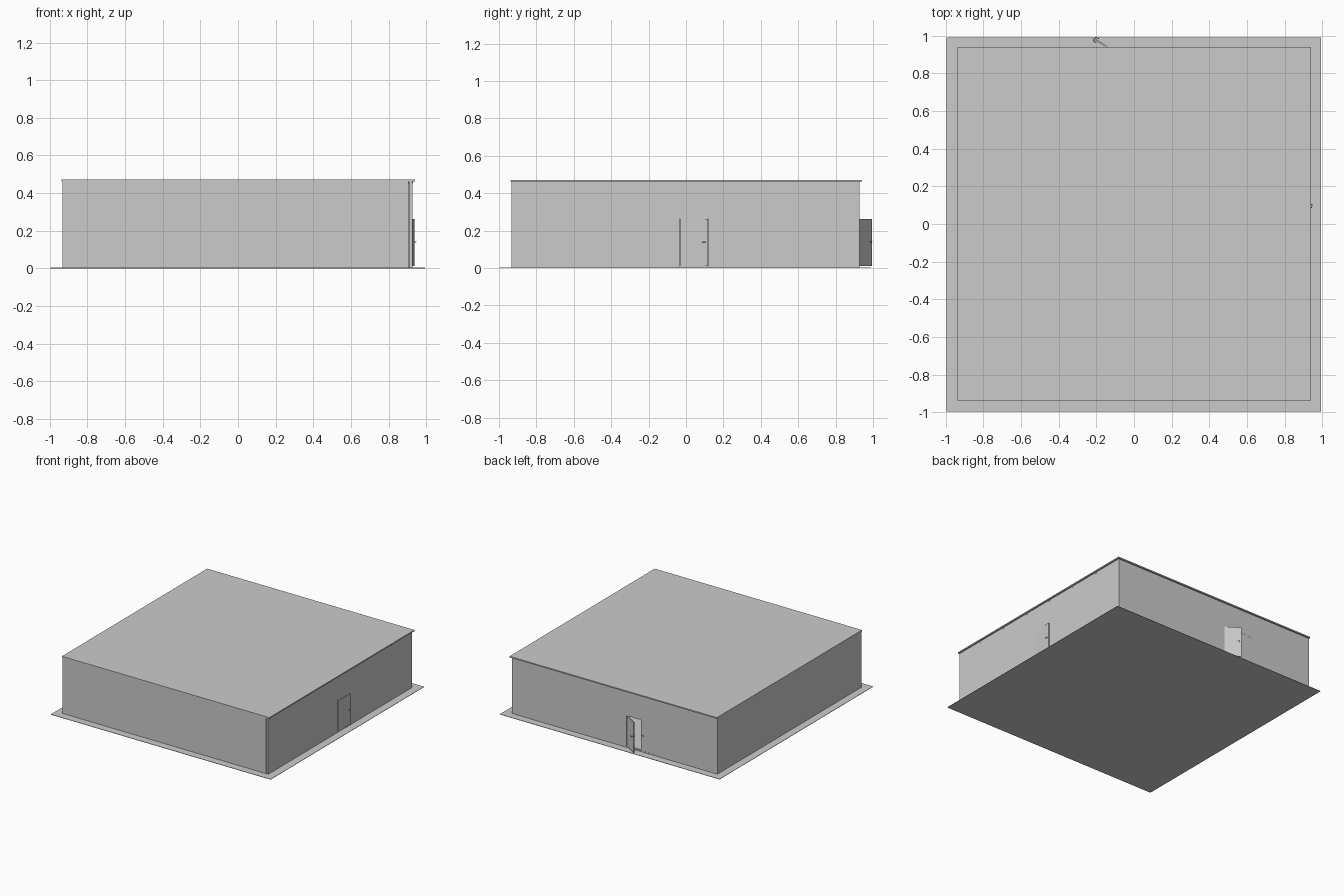
import bpy, math
from mathutils import Matrix, Vector

if "Cube" in bpy.data.objects:
    bpy.data.objects.remove(bpy.data.objects["Cube"])

grey = bpy.data.materials.new("plain_grey")
grey.use_nodes = True
grey.diffuse_color = (0.6, 0.6, 0.6, 1)
grey.node_tree.nodes["Principled BSDF"].inputs["Base Color"].default_value = (0.6, 0.6, 0.6, 1)


def box(name, x, y, z):
    """Box from (min, max) pairs."""
    bpy.ops.mesh.primitive_cube_add(size=1)
    ob = bpy.context.object
    ob.name = name
    size = [b - a for a, b in (x, y, z)]
    mid = [(a + b) / 2 for a, b in (x, y, z)]
    ob.data.transform(Matrix.Translation(mid) @ Matrix.Diagonal((*size, 1)))
    ob.data.materials.append(grey)
    return ob


def rod(name, start, end, radius):
    """Round bar between two points."""
    a, b = Vector(start), Vector(end)
    bpy.ops.mesh.primitive_cylinder_add(vertices=12, radius=radius, depth=(b - a).length)
    ob = bpy.context.object
    ob.name = name
    turn = (b - a).to_track_quat('Z', 'Y').to_matrix().to_4x4()
    ob.data.transform(Matrix.Translation((a + b) / 2) @ turn)
    ob.data.materials.append(grey)
    bpy.ops.object.shade_smooth_by_angle()
    return ob


def door(name, width, hinge, angle):
    """Leaf along +x from its hinge, with a lever handle on both faces."""
    parts = [box(name, (0, width), (-0.004, 0.004), (SILL, HEAD))]
    grip = width - 0.013
    parts.append(rod(name + "_spindle", (grip, -0.013, 0.14), (grip, 0.013, 0.14), 0.0025))
    for side in (-1, 1):
        y = side * 0.013
        parts.append(rod(name + "_lever", (grip, y, 0.14), (grip - 0.018, y, 0.14), 0.0025))
    place = Matrix.Translation((*hinge, 0)) @ Matrix.Rotation(math.radians(angle), 4, 'Z')
    for ob in parts:
        ob.data.transform(place)


LO, HI, THICK, TOP = -0.934, 0.928, 0.018, 0.462
SILL, HEAD = 0.012, 0.262
SIDE_DOOR = (-0.035, 0.12)
BACK_DOOR = (-0.37, -0.11)

# Ground slab and roof sheet
box("ground_slab", (-0.997, 0.993), (-0.997, 0.99), (0, 0.003))
box("roof", (-0.938, 0.94), (-0.938, 0.94), (TOP, 0.472))

# Solid walls, with a narrow joint at the front corner
box("front_wall", (LO, 0.906), (LO, LO + THICK), (0, TOP))
box("right_wall", (LO, LO + THICK), (LO, HI), (0, TOP))

# Walls with a doorway, made of two piers, a lintel and a threshold
for name, gap, axis in (("left_wall", SIDE_DOOR, 1), ("back_wall", BACK_DOOR, 0)):
    pieces = (("front_pier", (LO, gap[0]), (0, TOP)), ("rear_pier", (gap[1], HI), (0, TOP)),
              ("lintel", gap, (HEAD, TOP)), ("threshold", gap, (0, SILL)))
    for part, run, height in pieces:
        depth = (HI - THICK, HI)
        x, y = (depth, run) if axis else (run, depth)
        box(name + "_" + part, x, y, height)

# Roof bars resting on the side walls
for i in range(6):
    y = -0.69 + 0.27 * i
    rod("roof_bar", (LO + 0.003, y, 0.456), (HI + 0.003, y, 0.456), 0.006)

# Side door slightly ajar, double back door with one leaf swung open
door("side_door", 0.151, (HI - 0.003, SIDE_DOOR[0] + 0.002), 87)
door("back_door_closed", 0.128, (BACK_DOOR[0] + 0.001, HI - 0.005), 0)
door("back_door_open", 0.129, (BACK_DOOR[1] - 0.002, HI - 0.008), 147)
